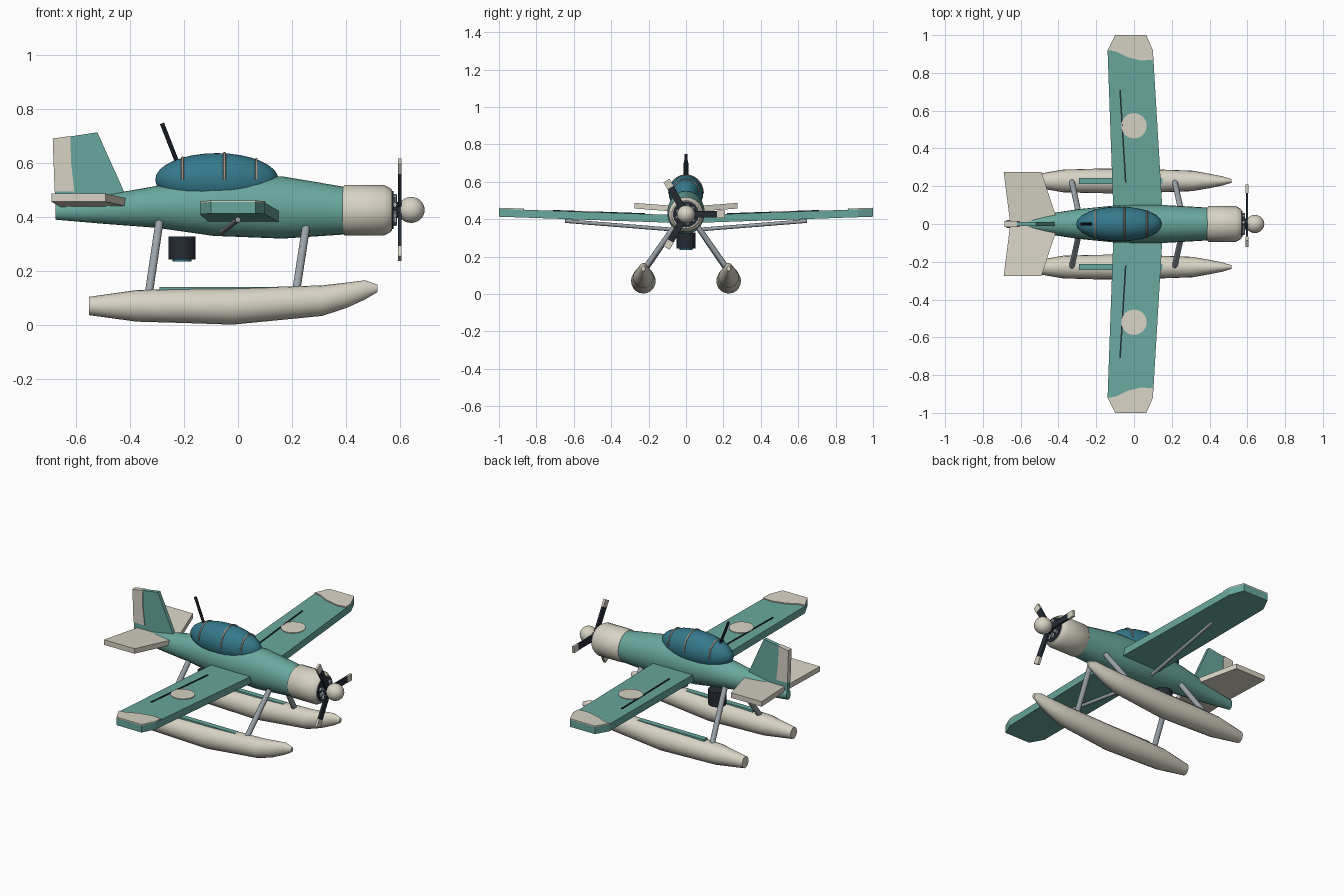
import bpy, bmesh, math
from mathutils import Vector

if "Cube" in bpy.data.objects:
    bpy.data.objects.remove(bpy.data.objects["Cube"])


def material(name, r, g, b):
    m = bpy.data.materials.new(name)
    m.use_nodes = True
    m.diffuse_color = (r, g, b, 1)
    m.node_tree.nodes["Principled BSDF"].inputs["Base Color"].default_value = (r, g, b, 1)
    return m


TEAL = material("teal paint", .14, .39, .34)
CREAM = material("cream paint", .68, .65, .55)
GLASS = material("blue glass", .035, .19, .26)
DARK = material("dark metal", .018, .024, .034)
GREY = material("grey metal", .33, .37, .40)
TAN = material("tan frame", .38, .30, .24)


def finish(name, bm, mat, angle=0):
    """Turn a bmesh into an object, smooth below the given angle."""
    bmesh.ops.recalc_face_normals(bm, faces=bm.faces)
    me = bpy.data.meshes.new(name)
    bm.to_mesh(me)
    bm.free()
    me.materials.append(mat)
    if angle:
        for p in me.polygons:
            p.use_smooth = True
        me.set_sharp_from_angle(angle=math.radians(angle))
    ob = bpy.data.objects.new(name, me)
    bpy.context.collection.objects.link(ob)
    return ob


def loft(name, sections, mat, sides=24, y=0):
    """Join ellipses along x, given as (x, bottom z, top z, half width)."""
    bm = bmesh.new()
    rings = []
    for x, low, top, w in sections:
        angles = [math.tau * i / sides for i in range(sides)]
        rings.append([bm.verts.new((x, y + w * math.cos(a),
                                    (low + top) / 2 + (top - low) / 2 * math.sin(a))) for a in angles])
    for a, b in zip(rings, rings[1:]):
        for i in range(sides):
            j = (i + 1) % sides
            bm.faces.new((a[i], a[j], b[j], b[i]))
    bm.faces.new(rings[0])
    bm.faces.new(rings[-1])
    return finish(name, bm, mat, 40)


def prism(name, points, offset, mat):
    """Extrude a polygon by an offset vector."""
    bm = bmesh.new()
    a = [bm.verts.new(p) for p in points]
    b = [bm.verts.new(Vector(p) + Vector(offset)) for p in points]
    bm.faces.new(a)
    bm.faces.new(b)
    for i in range(len(a)):
        j = (i + 1) % len(a)
        bm.faces.new((a[i], a[j], b[j], b[i]))
    return finish(name, bm, mat)


def rod(name, start, end, radius, mat, sides=16):
    start, end = Vector(start), Vector(end)
    d = end - start
    bm = bmesh.new()
    bmesh.ops.create_cone(bm, cap_ends=True, segments=sides, radius1=radius,
                          radius2=radius, depth=d.length)
    bmesh.ops.transform(bm, matrix=d.to_track_quat('Z', 'Y').to_matrix().to_4x4(), verts=bm.verts)
    bmesh.ops.translate(bm, vec=(start + end) / 2, verts=bm.verts)
    return finish(name, bm, mat, 40)


def ellipsoid(name, centre, radii, mat):
    bm = bmesh.new()
    bmesh.ops.create_uvsphere(bm, u_segments=24, v_segments=16, radius=1)
    bmesh.ops.scale(bm, vec=radii, verts=bm.verts)
    bmesh.ops.translate(bm, vec=centre, verts=bm.verts)
    return finish(name, bm, mat, 40)


# Fuselage and cowling
loft("fuselage", [(-.675, .39, .45, .02), (-.5, .375, .48, .048), (-.3, .36, .515, .078),
                  (-.09, .33, .55, .099), (.165, .32, .55, .1), (.39, .335, .512, .087)], TEAL)
loft("engine_cowling", [(.385, .338, .51, .086), (.395, .332, .518, .094), (.54, .332, .518, .094),
                        (.56, .342, .508, .084), (.57, .35, .5, .076)], CREAM)

# Engine face, hub and propeller
HUB = .426
rod("engine_face", (.55, 0, HUB), (.574, 0, HUB), .07, DARK, 24)
rod("propeller_shaft", (.57, 0, HUB), (.61, 0, HUB), .03, DARK)
for i in range(9):
    a = math.tau * i / 9
    c, s = math.cos(a), math.sin(a)
    rod("engine_cylinder", (.578, .03 * c, HUB + .03 * s), (.578, .058 * c, HUB + .058 * s), .01, GREY, 8)
ellipsoid("spinner", (.64, 0, HUB), (.05, .048, .048), CREAM)


def blade(name, angle, r0, r1, half, thick, mat):
    c, s = math.cos(angle), math.sin(angle)
    corners = [(r0, -half), (r1, -half), (r1, half), (r0, half)]
    prism(name, [(.598 - thick / 2, r * c - t * s, HUB + r * s + t * c) for r, t in corners],
          (thick, 0, 0), mat)


for i in range(3):
    blade("propeller_blade", math.tau * i / 3, .02, .17, .018, .012, DARK)
    blade("propeller_tip", math.tau * i / 3, .165, .208, .019, .014, CREAM)

# Canopy with hoop frames, and mast
CX, CZ, RX, RY, RZ = -.078, .538, .228, .092, .098
ellipsoid("canopy", (CX, 0, CZ), (RX, RY, RZ), GLASS)
for x in (-.205, -.05, .068):
    k = math.sqrt(1 - ((x - CX) / RX) ** 2)
    cu = bpy.data.curves.new("canopy_frame", 'CURVE')
    cu.dimensions = '3D'
    cu.bevel_depth = .005
    cu.bevel_resolution = 1
    cu.use_fill_caps = True
    sp = cu.splines.new('POLY')
    sp.points.add(20)
    for i, p in enumerate(sp.points):
        a = math.pi * i / 20
        p.co = (x, RY * k * math.cos(a), CZ + RZ * k * math.sin(a), 1)
    cu.materials.append(TAN)
    bpy.context.collection.objects.link(bpy.data.objects.new("canopy_frame", cu))
rod("mast", (-.22, 0, .59), (-.281, 0, .746), .008, DARK, 8)

# Tail fin and rudder
prism("tail_fin", [(-.683, -.011, .688), (-.52, -.011, .713), (-.415, -.011, .48),
                   (-.46, -.011, .44), (-.675, -.011, .44)], (0, .022, 0), TEAL)
prism("rudder", [(-.685, -.015, .69), (-.62, -.015, .699), (-.617, -.015, .6),
                 (-.605, -.015, .495), (-.678, -.015, .495)], (0, .03, 0), CREAM)


def wing_top(y):
    return .42 + .035 * abs(y)


def wing_plate(name, outline, side, height, mat):
    prism(name, [(x, side * y, wing_top(y) + height) for x, y in outline], (0, 0, -height - .004), mat)


# Everything that comes in left and right pairs
for s, tag in ((1, "left_"), (-1, "right_")):
    wing = [(.155, 0), (.1, .92), (.065, 1), (-.1, 1), (-.14, .92), (-.107, 0)]
    prism(tag + "wing", [(x, s * y, wing_top(y)) for x, y in wing], (0, 0, -.042), TEAL)
    wing_plate(tag + "wing_tip", [(.102, .87), (.1, .92), (.065, 1), (-.1, 1), (-.14, .92),
                                  (-.1, .915), (-.04, .885), (.04, .865)], s, .006, CREAM)
    disc = [(.067 * math.cos(math.tau * i / 24), .52 + .067 * math.sin(math.tau * i / 24))
            for i in range(24)]
    wing_plate(tag + "wing_disc", disc, s, .004, CREAM)
    wing_plate(tag + "flap_line", [(-.078, .71), (-.07, .71), (-.04, .22), (-.048, .22)], s, .004, DARK)
    rod(tag + "wing_strut", (-.06, s * .08, .345), (0, s * .647, .39), .01, GREY, 12)

    tail = [(-.655, 0), (-.69, .275), (-.49, .275), (-.4, 0)]
    prism(tag + "tailplane", [(x, s * y, .466 + .075 * y) for x, y in tail], (0, 0, -.03), CREAM)

    y = s * .228
    loft(tag + "float", [(-.55, .037, .105, .03), (-.375, .013, .13, .06), (-.2, .008, .135, .065),
                         (-.02, .002, .137, .066), (.31, .034, .147, .054), (.4, .063, .157, .038),
                         (.47, .095, .166, .024), (.515, .122, .15, .01)], CREAM, 20, y)
    prism(tag + "float_deck", [(-.29, y - .016, .125), (.15, y - .016, .125),
                               (.15, y + .016, .125), (-.29, y + .016, .125)], (0, 0, .017), TEAL)
    rod(tag + "rear_float_strut", (-.29, s * .045, .385), (-.33, y, .115), .015, GREY)
    rod(tag + "front_float_strut", (.255, s * .045, .385), (.215, y, .125), .015, GREY)

# Canister below the fuselage
rod("canister", (-.207, 0, .242), (-.207, 0, .328), .05, DARK, 24)
rod("canister_lens", (-.207, 0, .236), (-.207, 0, .245), .036, GLASS, 24)
